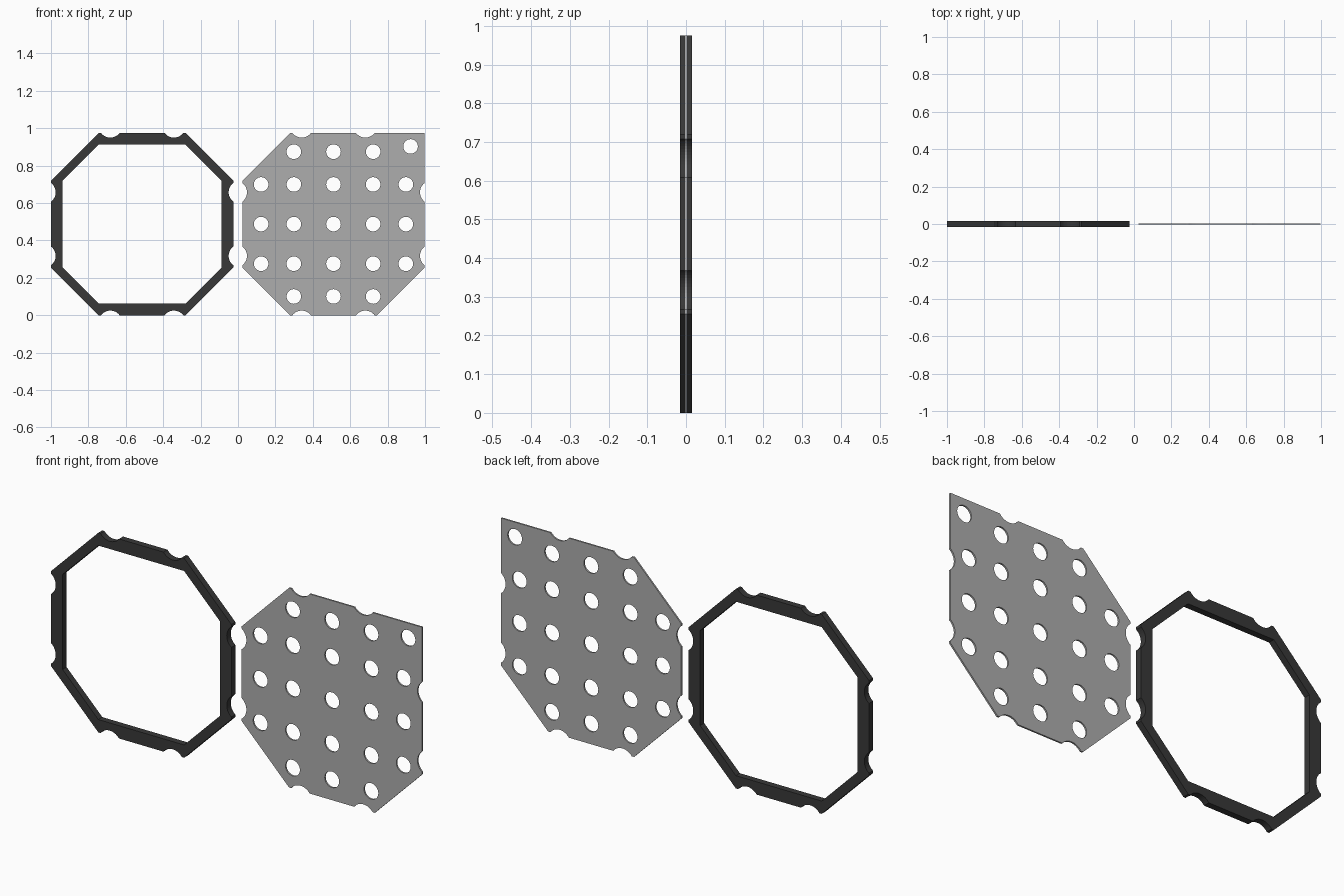
import bpy, bmesh, math

if "Cube" in bpy.data.objects:
    bpy.data.objects.remove(bpy.data.objects["Cube"])

HALF = 0.4875      # half size of both plates
CORNER = 0.232     # half length of each straight side
NOTCH = 0.17       # notch offset along a side
NR, ND = 0.0625, 0.0375   # notch radius, notch centre distance outside the edge


def material(name, v):
    m = bpy.data.materials.new(name)
    m.diffuse_color = (v, v, v, 1)
    m.use_nodes = True
    m.node_tree.nodes["Principled BSDF"].inputs["Base Color"].default_value = m.diffuse_color
    return m


def circle(cx, cz, r, n=32):
    return [(cx + r * math.cos(2 * math.pi * i / n),
             cz + r * math.sin(2 * math.pi * i / n)) for i in range(n)]


def notch(cx, n=14):
    a0 = math.pi + math.asin(ND / NR)
    a1 = 2 * math.pi - math.asin(ND / NR)
    return [(cx + NR * math.cos(a0 + (a1 - a0) * i / n),
             HALF + ND + NR * math.sin(a0 + (a1 - a0) * i / n)) for i in range(n + 1)]


def outline(square_corner=False):
    """Octagon with two round notches per straight side, built by quarter turns."""
    pts = []
    for k in range(4):
        side = [(-CORNER, HALF)] + notch(-NOTCH) + notch(NOTCH) + [(CORNER, HALF)]
        if square_corner and k == 0:
            side[-1] = (HALF, HALF)
        if square_corner and k == 1:
            side = side[1:]
        for _ in range(k):
            side = [(z, -x) for x, z in side]
        pts += side
    return pts


def plate(name, loops, thickness, x, mat):
    """Fill the outline minus its holes and give it thickness along y."""
    cu = bpy.data.curves.new(name + "_profile", 'CURVE')
    cu.dimensions = '2D'
    cu.fill_mode = 'BOTH'
    cu.extrude = thickness / 2
    for loop in loops:
        s = cu.splines.new('POLY')
        s.points.add(len(loop) - 1)
        for p, (px, pz) in zip(s.points, loop):
            p.co = (px, pz, 0, 1)
        s.use_cyclic_u = True
    tmp = bpy.data.objects.new(name + "_profile", cu)
    bpy.context.collection.objects.link(tmp)
    bpy.context.view_layer.update()
    dg = bpy.context.evaluated_depsgraph_get()
    me = bpy.data.meshes.new_from_object(tmp.evaluated_get(dg))
    bpy.data.objects.remove(tmp)
    bm = bmesh.new()
    bm.from_mesh(me)
    bmesh.ops.remove_doubles(bm, verts=bm.verts, dist=1e-5)
    bmesh.ops.recalc_face_normals(bm, faces=bm.faces)
    for f in bm.faces:
        f.smooth = False
        f.material_index = 0
    bm.to_mesh(me)
    bm.free()
    me.name = name
    me.materials.clear()
    me.materials.append(mat)
    ob = bpy.data.objects.new(name, me)
    ob.rotation_euler = (math.pi / 2, 0, 0)
    ob.location = (x, 0, HALF)
    bpy.context.collection.objects.link(ob)
    return ob


dark = material("dark grey", 0.04)
grey = material("mid grey", 0.42)

# Open octagonal frame
IN = 0.425
inner = [(-CORNER, IN), (CORNER, IN), (IN, CORNER), (IN, -CORNER),
         (CORNER, -IN), (-CORNER, -IN), (-IN, -CORNER), (-IN, CORNER)]
plate("octagonal_frame", [outline(), inner], 0.031, -0.5125, dark)

# Perforated panel with one square corner
grid = [-0.387, -0.212, 0, 0.212, 0.387]
holes = [circle(x, z, 0.039) for x in grid for z in grid
         if not (abs(x) > 0.3 and abs(z) > 0.3)]
holes.append(circle(0.412, 0.415, 0.039))
plate("perforated_panel", [outline(True)] + holes, 0.008, 0.5105, grey)
